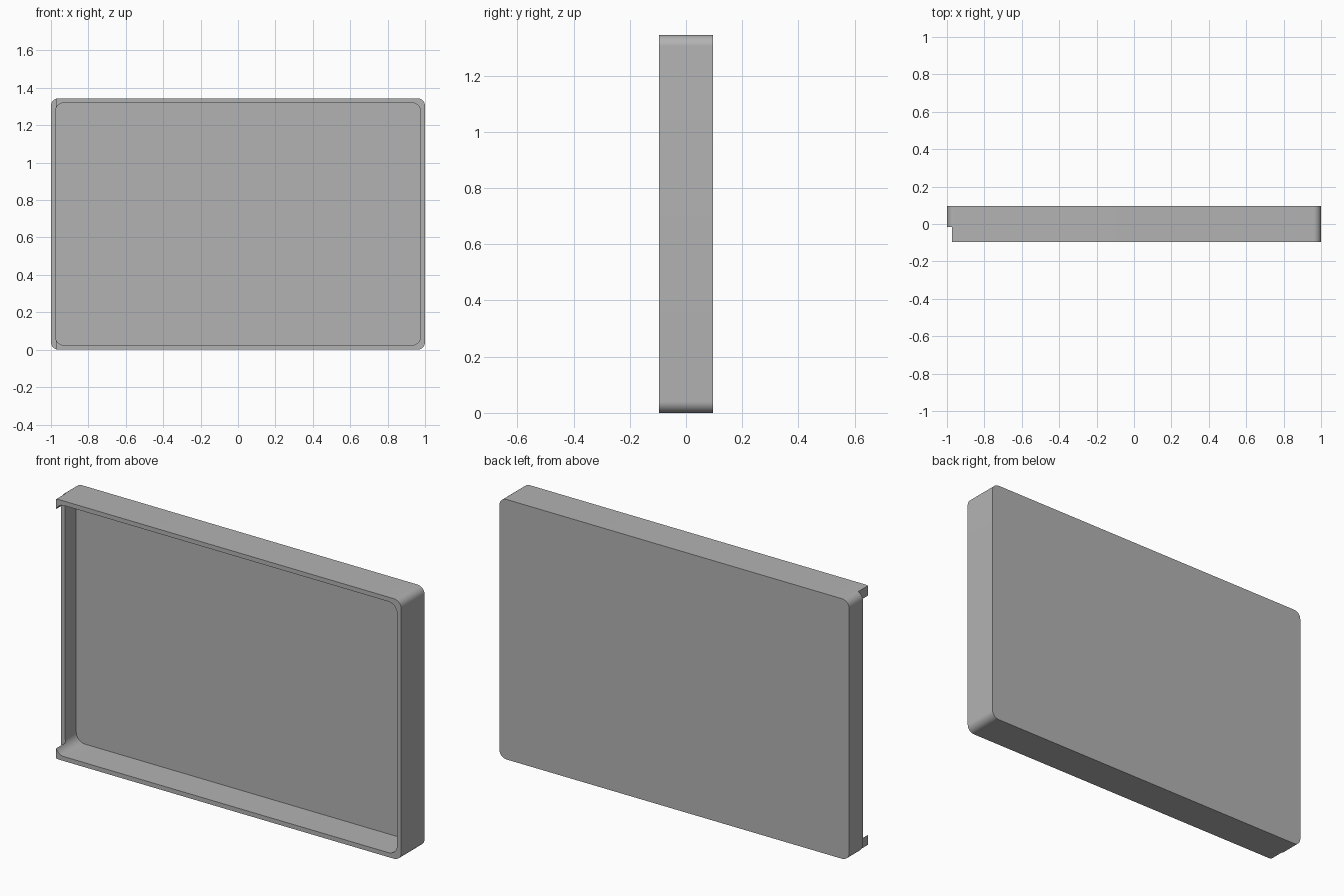
import bpy
import bmesh
from math import cos, sin, pi, radians

cube = bpy.data.objects.get("Cube")
if cube:
    bpy.data.objects.remove(cube, do_unlink=True)

HEIGHT, HALF_DEPTH = 1.344, 0.096
WALL, FLOOR = 0.023, 0.022
MID = HEIGHT / 2


def material(name, level):
    mat = bpy.data.materials.new(name)
    mat.use_nodes = True
    colour = (level, level, level, 1)
    mat.diffuse_color = colour
    mat.node_tree.nodes["Principled BSDF"].inputs["Base Color"].default_value = colour
    return mat


def rounded_slab(name, half_w, half_h, radius, y0, y1, centre_x=0, steps=12):
    """Rounded rectangle in the xz plane, extruded from y0 to y1."""
    bm = bmesh.new()
    ring = []
    for quarter, (sx, sz) in enumerate([(1, 1), (-1, 1), (-1, -1), (1, -1)]):
        for i in range(steps + 1 if radius else 1):
            a = (quarter + i / steps) * pi / 2
            x = centre_x + sx * (half_w - radius) + radius * cos(a)
            z = MID + sz * (half_h - radius) + radius * sin(a)
            ring.append(bm.verts.new((x, y0, z)))
    face = bm.faces.new(ring)
    extruded = bmesh.ops.extrude_face_region(bm, geom=[face])["geom"]
    moved = [g for g in extruded if isinstance(g, bmesh.types.BMVert)]
    bmesh.ops.translate(bm, verts=moved, vec=(0, y1 - y0, 0))
    bmesh.ops.recalc_face_normals(bm, faces=bm.faces)
    mesh = bpy.data.meshes.new(name)
    bm.to_mesh(mesh)
    bm.free()
    obj = bpy.data.objects.new(name, mesh)
    bpy.context.collection.objects.link(obj)
    return obj


# Outer body of the shallow tray
tray = rounded_slab("tray_shell", 1, MID, 0.04, -HALF_DEPTH, HALF_DEPTH)
tray.data.materials.append(material("plain_grey", 0.45))

# Open cavity, and the notch that lowers one end wall
cavity = rounded_slab("cavity_cutter", 1 - WALL, MID - WALL, 0.05,
                      -0.2, HALF_DEPTH - FLOOR)
notch = rounded_slab("notch_cutter", 0.1, 1, 0, -0.3, -0.016, centre_x=-1.073)

bpy.context.view_layer.objects.active = tray
tray.select_set(True)
for cutter in (cavity, notch):
    cutter.hide_render = True
    cut = tray.modifiers.new("cut", "BOOLEAN")
    cut.operation = "DIFFERENCE"
    cut.solver = "EXACT"
    cut.object = cutter
    bpy.ops.object.modifier_apply(modifier=cut.name)
    bpy.data.objects.remove(cutter, do_unlink=True)

bpy.ops.object.shade_smooth_by_angle(angle=radians(30))
